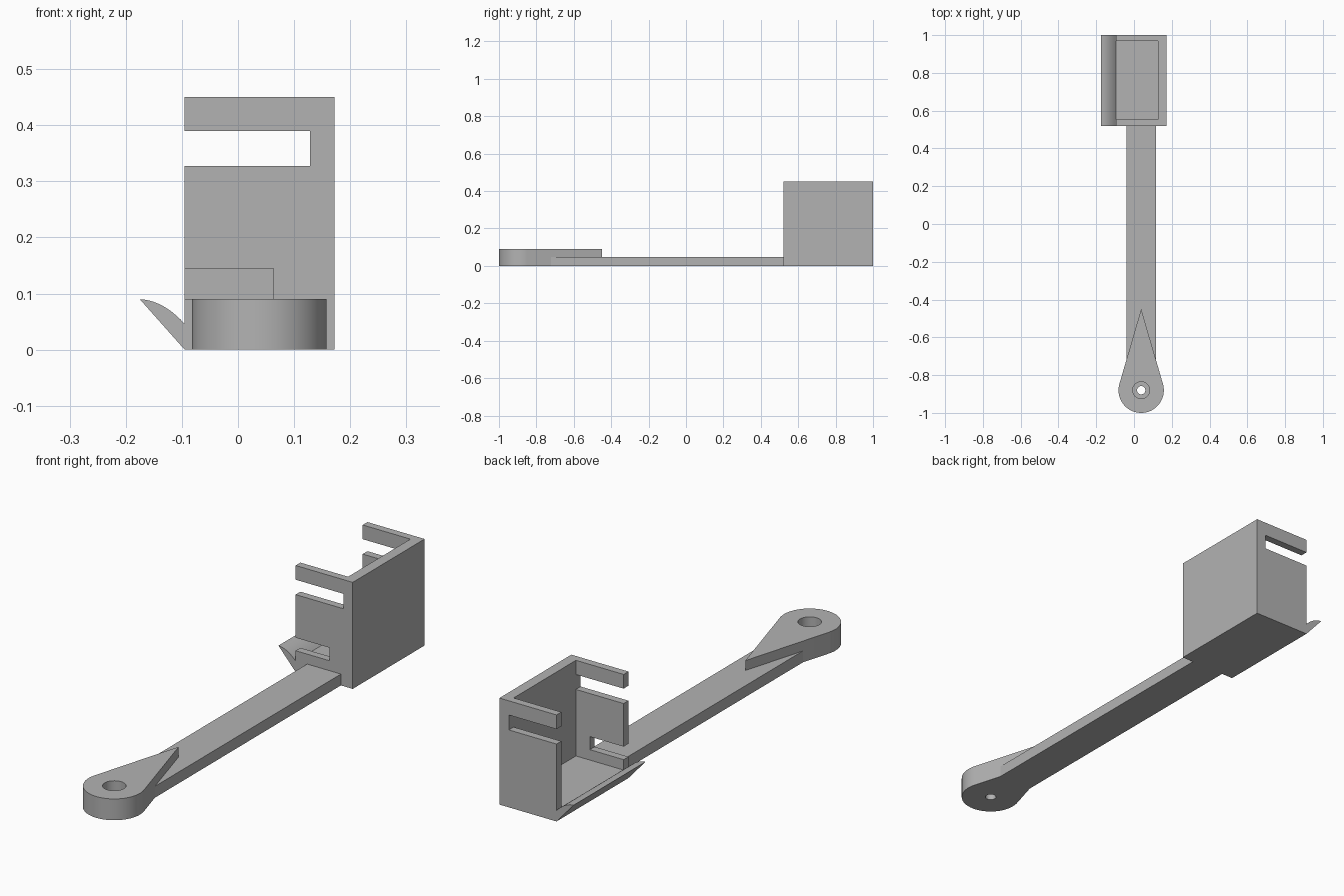
import bpy, bmesh, math
from mathutils import Vector

cube = bpy.data.objects.get("Cube")
if cube:
    bpy.data.objects.remove(cube, do_unlink=True)

grey = bpy.data.materials.new("plain_grey")
grey.use_nodes = True
COLOR = (0.45, 0.45, 0.45, 1)
grey.diffuse_color = COLOR
grey.node_tree.nodes["Principled BSDF"].inputs["Base Color"].default_value = COLOR


def prism(name, outline, start, end, axis="z"):
    """Extrude an outline along z (outline in x, y) or along y (outline in x, z)."""
    def place(p, d):
        return Vector((p[0], p[1], d)) if axis == "z" else Vector((p[0], d, p[1]))
    bm = bmesh.new()
    face = bm.faces.new([bm.verts.new(place(p, start)) for p in outline])
    new = bmesh.ops.extrude_face_region(bm, geom=[face])["geom"]
    shift = place((0, 0), end - start)
    bmesh.ops.translate(bm, vec=shift, verts=[g for g in new if isinstance(g, bmesh.types.BMVert)])
    bmesh.ops.recalc_face_normals(bm, faces=bm.faces)
    mesh = bpy.data.meshes.new(name)
    bm.to_mesh(mesh)
    bm.free()
    mesh.materials.append(grey)
    obj = bpy.data.objects.new(name, mesh)
    bpy.context.collection.objects.link(obj)
    return obj


def rect(x0, x1, y0, y1):
    return [(x0, y0), (x1, y0), (x1, y1), (x0, y1)]


def arc(cx, cy, r, a0, a1, n):
    return [(cx + r * math.cos(a0 + (a1 - a0) * i / n),
             cy + r * math.sin(a0 + (a1 - a0) * i / n)) for i in range(n + 1)]


def smooth(obj):
    bpy.ops.object.select_all(action="DESELECT")
    obj.select_set(True)
    bpy.context.view_layer.objects.active = obj
    bpy.ops.object.shade_smooth_by_angle(angle=math.radians(30))


# Holder dimensions
LEFT, RIGHT, INNER = -0.095, 0.172, 0.128
FRONT, BACK, WALL = 0.52, 1.0, 0.032
FLOOR, TOP = 0.046, 0.45
SLOT = [(LEFT, 0.327), (INNER, 0.327), (INNER, 0.39), (LEFT, 0.39)]
NOTCH = [(LEFT, 0.09), (0.063, 0.09), (0.063, 0.145), (LEFT, 0.145)]

# Slotted end walls; only the front one has the lower notch
for name, y, cuts in (("front_wall", FRONT, NOTCH + SLOT), ("back_wall", BACK - WALL, SLOT)):
    outline = [(LEFT, 0)] + cuts + [(LEFT, TOP), (RIGHT, TOP), (RIGHT, 0)]
    prism(name, outline, y, y + WALL, "y")

# Closed side and floor
prism("side_wall", rect(INNER, RIGHT, 0, TOP), FRONT + WALL, BACK - WALL, "y")
prism("floor", rect(LEFT, INNER, 0, FLOOR), FRONT + WALL, BACK - WALL, "y")

# Flared lip with a rounded upper face
tip = Vector((-0.175, 0.09))
bend = Vector((-0.133, 0.088))
root = Vector((LEFT, FLOOR))
curve = [tip.lerp(bend, t / 10).lerp(bend.lerp(root, t / 10), t / 10) for t in range(11)]
smooth(prism("lip", [(LEFT, 0)] + [tuple(p) for p in curve], FRONT, BACK, "y"))

# Long flat arm
CX, CY, R = 0.038, -0.88, 0.12
prism("arm", rect(CX - 0.079, CX + 0.079, -0.8, FRONT), 0, 0.048)

# Teardrop head, its straight sides tangent to the round end
POINT = -0.45
tangent = math.asin(R / (POINT - CY))
head = prism("teardrop_head",
             arc(CX, CY, R, math.pi - tangent, 2 * math.pi + tangent, 48) + [(CX, POINT)], 0, 0.09)

# Stepped screw hole
for name, radius, bottom in (("screw_hole_cutter", 0.022, -0.05), ("counterbore_cutter", 0.045, 0.03)):
    cutter = prism(name, arc(CX, CY, radius, 0, 2 * math.pi, 32)[:-1], bottom, 0.15)
    cutter.hide_render = True
    mod = head.modifiers.new(name, "BOOLEAN")
    mod.operation = "DIFFERENCE"
    mod.solver = "EXACT"
    mod.object = cutter
    bpy.ops.object.select_all(action="DESELECT")
    head.select_set(True)
    bpy.context.view_layer.objects.active = head
    bpy.ops.object.modifier_apply(modifier=name)
    bpy.data.objects.remove(cutter, do_unlink=True)
smooth(head)
